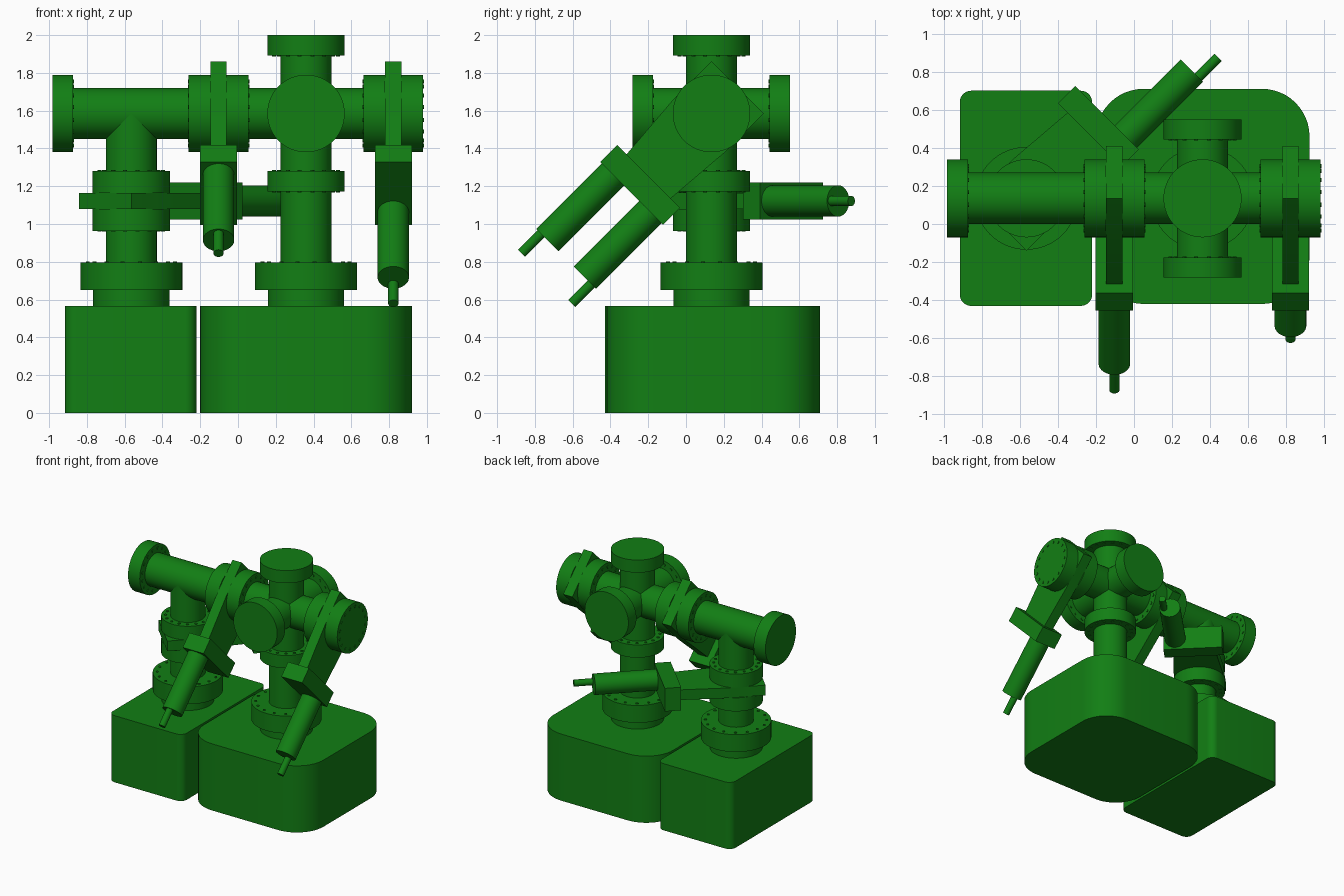
import bpy, bmesh, math
from mathutils import Matrix, Vector

if "Cube" in bpy.data.objects:
    bpy.data.objects.remove(bpy.data.objects["Cube"], do_unlink=True)

green = bpy.data.materials.new("machine green")
green.use_nodes = True
colour = (0.006, 0.21, 0.007, 1)
green.diffuse_color = colour
green.node_tree.nodes["Principled BSDF"].inputs["Base Color"].default_value = colour

PIPE, FLANGE, WIDE = 0.135, 0.205, 0.27
YC, ZC = 0.135, 1.585
X, Y, Z = Vector((1, 0, 0)), Vector((0, 1, 0)), Vector((0, 0, 1))


def finish(name, bm):
    """Turn a bmesh into an object, smooth with sharp edges."""
    bmesh.ops.recalc_face_normals(bm, faces=bm.faces)
    for f in bm.faces:
        f.smooth = True
    for e in bm.edges:
        e.smooth = e.is_manifold and e.calc_face_angle() < math.radians(30)
    mesh = bpy.data.meshes.new(name)
    bm.to_mesh(mesh)
    bm.free()
    mesh.materials.append(green)
    ob = bpy.data.objects.new(name, mesh)
    bpy.context.collection.objects.link(ob)
    return ob


def add_cyl(bm, a, b, r, sides=64):
    a, b = Vector(a), Vector(b)
    turn = Z.rotation_difference(b - a).to_matrix().to_4x4()
    bmesh.ops.create_cone(bm, cap_ends=True, segments=sides, radius1=r, radius2=r,
                          depth=(b - a).length, matrix=Matrix.Translation((a + b) / 2) @ turn)


def cylinder(name, a, b, r, frame=Matrix()):
    bm = bmesh.new()
    add_cyl(bm, a, b, r)
    bm.transform(frame)
    return finish(name, bm)


def bolts(name, centre, axis, ring, frame=Matrix(), count=16):
    """Ring of low bolt heads standing on the face at centre, facing axis."""
    bm = bmesh.new()
    side = axis.orthogonal().normalized()
    other = axis.cross(side)
    for i in range(count):
        t = math.tau * (i + 0.5) / count
        p = Vector(centre) + ring * (side * math.cos(t) + other * math.sin(t))
        add_cyl(bm, p, p + axis * 0.005, 0.011, 10)
    bm.transform(frame)
    return finish(name, bm)


def prism(name, outline, z0, z1, frame=Matrix(), corner=0):
    """Extrude an outline along local z, optionally rounding its corners."""
    bm = bmesh.new()
    base = bm.faces.new([bm.verts.new((x, y, z0)) for x, y in outline])
    new = bmesh.ops.extrude_face_region(bm, geom=[base])["geom"]
    bmesh.ops.translate(bm, vec=(0, 0, z1 - z0),
                        verts=[v for v in new if isinstance(v, bmesh.types.BMVert)])
    if corner:
        upright = [e for e in bm.edges if abs(e.verts[0].co.z - e.verts[1].co.z) > 0.01]
        bmesh.ops.bevel(bm, geom=upright, offset=corner, segments=12,
                        affect='EDGES', profile=0.5)
    bm.transform(frame)
    return finish(name, bm)


def rect(x0, x1, y0, y1):
    return [(x0, y0), (x1, y0), (x1, y1), (x0, y1)]


def valve(name, centre, axis, direction, side):
    """Gate valve: local z is the pipe axis, local x points to the actuator."""
    d = Vector(direction).normalized()
    frame = Matrix((d, axis.cross(d), axis)).transposed().to_4x4()
    frame.translation = centre
    for s, label in ((-1, "inner"), (1, "outer")):
        cylinder(f"{name}_{label}_flange", (0, 0, s * 0.043), (0, 0, s * 0.158), FLANGE, frame)
        bolts(f"{name}_{label}_bolts", (0, 0, s * 0.158), Z * s, 0.172, frame)
    plate = [(-0.195, -0.195), (0.1, -0.195), (0.475, -0.165),
             (0.475, 0.165), (0.1, 0.195), (-0.195, 0.195)]
    prism(f"{name}_gate_plate", plate, -0.043, 0.043, frame)
    prism(f"{name}_bonnet", rect(0.47, 0.598, -0.235, 0.235), -0.098, 0.098, frame)
    y = side * 0.14
    cylinder(f"{name}_actuator", (0.59, y, 0), (1.088, y, 0), 0.083, frame)
    y = side * 0.188
    cylinder(f"{name}_rod", (1.08, y, 0), (1.235, y, 0), 0.027, frame)


def pipe_flange(name, a, b, faces):
    """Pipe flange from a to b; bolts on end a and/or end b."""
    a, b = Vector(a), Vector(b)
    n = (b - a).normalized()
    cylinder(name, a, b, FLANGE)
    if "a" in faces:
        bolts(name + "_bolts_a", a, -n, 0.172)
    if "b" in faces:
        bolts(name + "_bolts_b", b, n, 0.172)


# Two pump housings
prism("small_pump_housing", rect(-0.915, -0.22, -0.43, 0.7), 0, 0.565, corner=0.06)
prism("large_pump_housing", rect(-0.2, 0.922, -0.42, 0.71), 0, 0.565, corner=0.25)

# Vertical columns with stepped feet
for label, x, top in (("right", -0.565, ZC), ("left", 0.36, 1.99)):
    cylinder(label + "_foot", (x, YC, 0.56), (x, YC, 0.655), 0.202)
    cylinder(label + "_foot_flange", (x, YC, 0.65), (x, YC, 0.797), WIDE)
    bolts(label + "_foot_bolts", (x, YC, 0.797), Z, 0.235)
    cylinder(label + "_column", (x, YC, 0.79), (x, YC, top), PIPE)

# Manifold pipe and cross pipe
cylinder("manifold_pipe", (-0.97, YC, ZC), (0.97, YC, ZC), PIPE)
cylinder("cross_pipe", (0.36, -0.27, ZC), (0.36, 0.54, ZC), PIPE)

# Flanges at the open ends and on the left column
pipe_flange("end_flange", (-0.983, YC, ZC), (-0.873, YC, ZC), "b")
pipe_flange("top_flange", (0.36, YC, 1.893), (0.36, YC, 2.0), "a")
pipe_flange("front_flange", (0.36, -0.282, ZC), (0.36, -0.175, ZC), "b")
pipe_flange("back_flange", (0.36, 0.443, ZC), (0.36, 0.55, ZC), "a")
pipe_flange("column_flange", (0.36, YC, 1.172), (0.36, YC, 1.28), "ab")

# Gate valves
valve("middle_valve", (-0.103, YC, ZC), X, (0, -1, -1), -1)
valve("end_valve", (0.822, YC, ZC), X, (0, -1, -1), 1)
valve("column_valve", (-0.565, YC, 1.122), Z, (1, 1, 0), -1)
